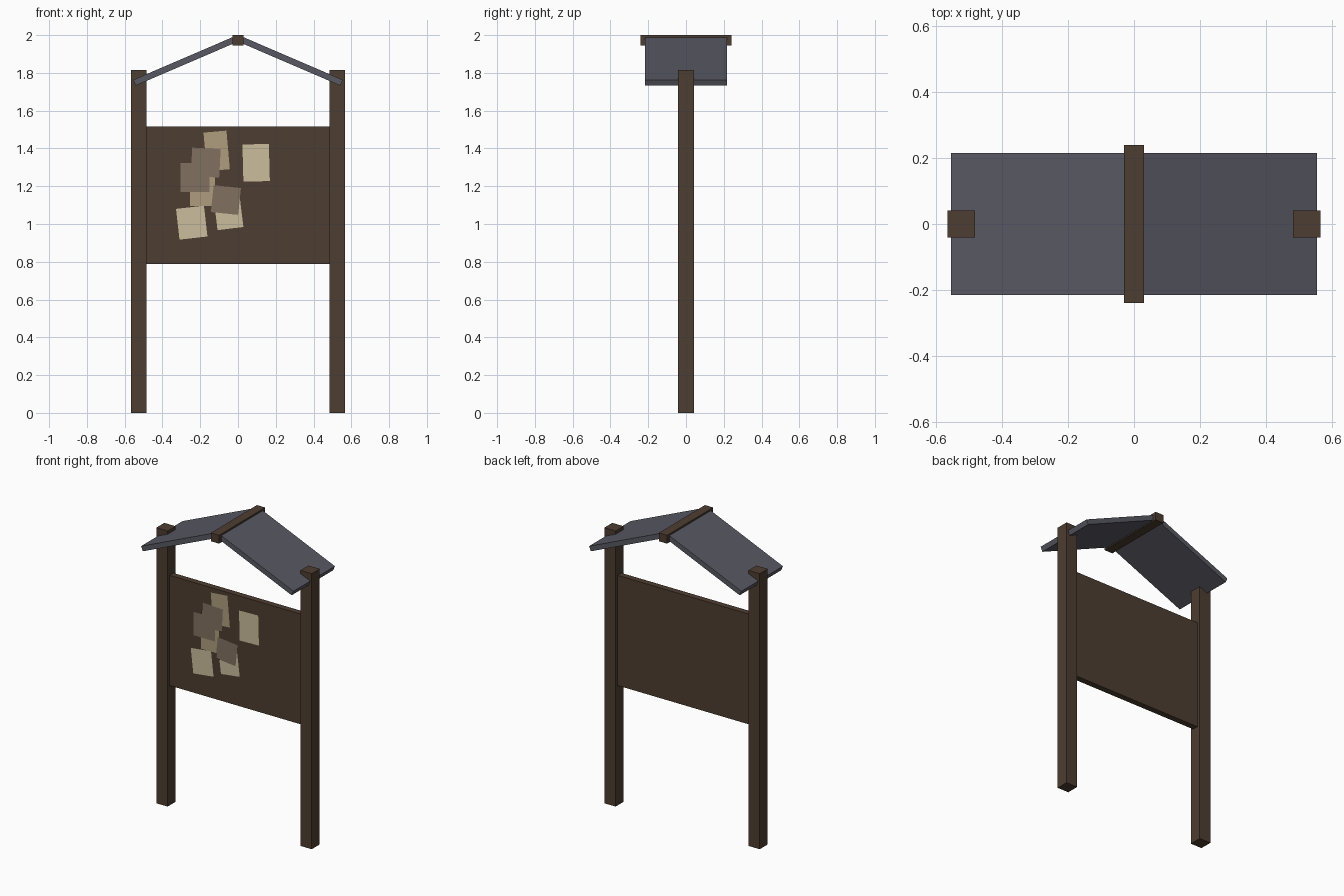
import bpy, bmesh
from math import radians, cos, sin, atan2, hypot
from mathutils import Matrix, Vector

if "Cube" in bpy.data.objects:
    bpy.data.objects.remove(bpy.data.objects["Cube"])


def material(name, color):
    m = bpy.data.materials.new(name)
    m.diffuse_color = (*color, 1)
    m.use_nodes = True
    m.node_tree.nodes["Principled BSDF"].inputs["Base Color"].default_value = m.diffuse_color
    return m


wood = material("dark_wood", (0.075, 0.047, 0.031))
slate = material("slate", (0.098, 0.098, 0.125))
cream = material("cream_paper", (0.60, 0.51, 0.34))
tan = material("tan_paper", (0.43, 0.34, 0.21))
grey = material("grey_paper", (0.22, 0.165, 0.115))


def finish(name, bm, mat):
    mesh = bpy.data.meshes.new(name)
    bm.to_mesh(mesh)
    bm.free()
    mesh.materials.append(mat)
    ob = bpy.data.objects.new(name, mesh)
    bpy.context.collection.objects.link(ob)
    return ob


def box(name, center, size, mat, tilt=0):
    """Box turned by tilt about the y axis."""
    bm = bmesh.new()
    bmesh.ops.create_cube(bm, size=1, matrix=Matrix.Translation(center)
                          @ Matrix.Rotation(tilt, 4, 'Y') @ Matrix.Diagonal((*size, 1)))
    return finish(name, bm, mat)


def paper(name, x, z, w, h, turn, layer, mat):
    """Flat sheet pinned to the board front, facing -y."""
    bm = bmesh.new()
    bmesh.ops.create_grid(bm, x_segments=1, y_segments=1, size=0.5,
                          matrix=Matrix.Translation((x, -0.021 - 0.002 * layer, z))
                          @ Matrix.Rotation(radians(90), 4, 'X')
                          @ Matrix.Rotation(radians(turn), 4, 'Z')
                          @ Matrix.Diagonal((w, h, 1, 1)))
    return finish(name, bm, mat)


# Posts and sloping roof panels, one of each per side
eave, top = Vector((0.555, 1.763)), Vector((0.015, 1.995))
run = eave - top
pitch = atan2(-run.y, run.x)
thick = 0.033
for side, s in (("left", -1), ("right", 1)):
    box(side + "_post", (s * 0.525, 0, 0.9075), (0.083, 0.083, 1.815), wood)
    mid = (eave + top) / 2 - Vector((sin(pitch), cos(pitch))) * thick / 2
    box(side + "_roof_panel", (s * mid.x, 0, mid.y),
        (hypot(*run), 0.432, thick), slate, s * pitch)

# Ridge beam and notice board
box("ridge_beam", (0, 0, 1.9725), (0.06, 0.48, 0.055), wood)
box("notice_board", (0, 0, 1.152), (0.97, 0.04, 0.726), wood)

# Pinned papers, overlapping in layers: x, z, width, height, turn, layer, material
sheets = [
    (-0.113, 1.387, 0.122, 0.205, 5, 1, tan),
    (0.096, 1.324, 0.140, 0.197, 1.5, 1, cream),
    (-0.188, 1.180, 0.130, 0.170, 0, 1, tan),
    (-0.052, 1.075, 0.138, 0.200, 7, 1, cream),
    (-0.245, 1.007, 0.149, 0.164, 6.5, 1, cream),
    (-0.171, 1.325, 0.151, 0.151, -3, 3, grey),
    (-0.228, 1.247, 0.154, 0.154, 0, 2, grey),
    (-0.064, 1.127, 0.145, 0.143, -6, 3, grey),
]
for i, sheet in enumerate(sheets, 1):
    paper(f"paper_{i}", *sheet)
